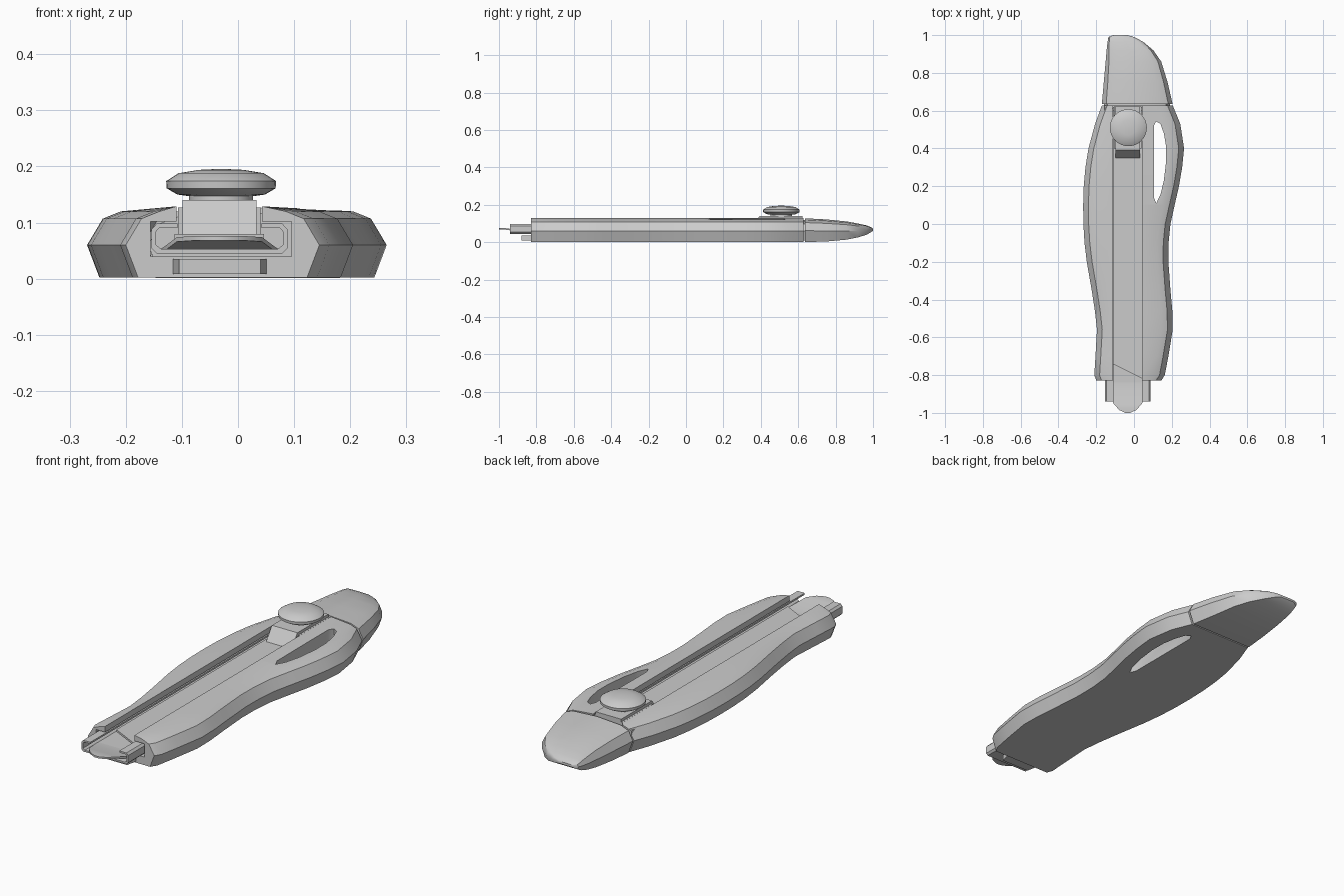
import bpy, bmesh, math

if "Cube" in bpy.data.objects:
    bpy.data.objects.remove(bpy.data.objects["Cube"])

CX = -0.033  # centre line of the slot


def loft(name, rings, angle=35):
    """Skin a list of equal-length closed rings and cap both ends."""
    bm = bmesh.new()
    vr = [[bm.verts.new(p) for p in r] for r in rings]
    n = len(vr[0])
    for a, b in zip(vr, vr[1:]):
        for i in range(n):
            j = (i + 1) % n
            bm.faces.new((a[i], a[j], b[j], b[i]))
    bm.faces.new(vr[0])
    bm.faces.new(vr[-1][::-1])
    bmesh.ops.recalc_face_normals(bm, faces=bm.faces)
    me = bpy.data.meshes.new(name)
    bm.to_mesh(me)
    bm.free()
    ob = bpy.data.objects.new(name, me)
    bpy.context.collection.objects.link(ob)
    smooth(ob, angle)
    return ob


def smooth(ob, angle=35):
    bpy.ops.object.select_all(action='DESELECT')
    ob.select_set(True)
    bpy.context.view_layer.objects.active = ob
    bpy.ops.object.shade_smooth_by_angle(angle=math.radians(angle))


def along_y(name, profile, y0, y1):
    return loft(name, [[(x, y, z) for x, z in profile] for y in (y0, y1)])


def slab(name, outline, z0, z1):
    return loft(name, [[(x, y, z) for x, y in outline] for z in (z0, z1)])


def lathe(name, profile, cx, cy, sides=32):
    return loft(name, [[(cx + r * math.cos(2 * math.pi * i / sides),
                         cy + r * math.sin(2 * math.pi * i / sides), z)
                        for i in range(sides)] for r, z in profile], 30)


# handle body, with the T-shaped slot in its section
def body_ring(y, l, r):
    pts = [(l + .022, .002), (l, .06), (l + .028, .107), (l + .06, .12), (-.11, .129),
           (-.11, .102), (-.156, .102), (-.156, .04),
           (.095, .04), (.095, .102), (.043, .102),
           (.043, .129), (r - .06, .12), (r - .028, .107), (r, .06), (r - .022, .002)]
    return [(x, y, z) for x, z in pts]


stations = [(-.828, -.2, .145), (-.80, -.21, .163), (-.70, -.204, .182), (-.56, -.196, .205),
            (-.46, -.207, .203), (-.35, -.224, .193), (-.2, -.25, .182), (-.1, -.262, .183),
            (0, -.268, .193), (.1, -.269, .215), (.2, -.266, .238), (.3, -.257, .255),
            (.4, -.241, .265), (.53, -.206, .245), (.628, -.17, .205)]
body = loft("handle_body", [body_ring(*s) for s in stations])

# finger opening
hole = [(.105, .52), (.117, .543), (.14, .53), (.158, .48), (.17, .41), (.17, .33),
        (.158, .23), (.14, .155), (.118, .11), (.105, .14)]
cutter = slab("opening_cutter", hole, -.1, .3)
cutter.hide_render = True
mod = body.modifiers.new("opening", 'BOOLEAN')
mod.operation = 'DIFFERENCE'
mod.object = cutter
mod.solver = 'EXACT'
bpy.context.view_layer.objects.active = body
bpy.ops.object.modifier_apply(modifier=mod.name)
smooth(body)
bpy.data.objects.remove(cutter)

# lip under the nose
slab("nose_lip", [(-.12, -.81), (-.105, -.88), (.04, -.88), (.055, -.81)], .008, .035)


# end cap
def cap_ring(y, l, r, zb, zt):
    h = zt - zb
    i = .18 * h
    mid = (l + r) / 2
    pts = [(l + i, zb), (l, zb + .48 * h), (l + i, zt - .18 * h), (l + .5 * h, zt - .06 * h),
           (mid, zt), (r - .5 * h, zt - .06 * h), (r - i, zt - .18 * h),
           (r, zb + .48 * h), (r - i, zb)]
    return [(x, y, z) for x, z in pts]


caps = [(.625, -.16, .19, .008, .118), (.635, -.16, .19, .008, .118),
        (.636, -.17, .204, .001, .128), (.75, -.16, .178, .004, .122),
        (.86, -.15, .144, .014, .111), (.92, -.145, .102, .026, .1),
        (.965, -.14, .048, .04, .09), (.99, -.135, .0, .054, .08), (1.0, -.11, -.035, .062, .073)]
loft("end_cap", [cap_ring(*c) for c in caps])

# folded metal rail carrying the blade
t = .008
half = [(.075, .09), (.075, .098), (.112, .098), (.121, .088), (.121, .054), (.112, .045)]
inner = [(.104, .045 + t), (.121 - t, .06), (.121 - t, .084), (.108, .09)]
rail = [(CX + x, z) for x, z in half] + [(CX - x, z) for x, z in reversed(half)] \
    + [(CX - x, z) for x, z in reversed(inner)] + [(CX + x, z) for x, z in inner]
along_y("blade_rail", rail, -.94, .62)

# upturned tongue at the front of the rail
loft("rail_tongue", [[(CX + s * w, y, z + d) for s, d in ((-1, 0), (1, 0), (1, t), (-1, t))]
                     for y, w, z in ((-.84, .105, .045), (-.88, .1, .048), (-.95, .076, .066),
                                     (-.985, .045, .068), (-1.0, .012, .068))])

# blade with slanted end
slab("blade", [(-.113, -.74), (.046, -.82), (.046, .6), (-.113, .6)], .07, .08)

# slider with ramped front, and thumb knob
ramp = [(.35, .08), (.393, .14), (.622, .14), (.622, .08)]
loft("slider", [[(CX + s * .066, y, z) for y, z in ramp] for s in (-1, 1)])
along_y("slider_skirt", [(-.107, .08), (-.107, .127), (.04, .127), (.04, .08)], .4, .622)
lathe("thumb_knob", [(.057, .08), (.057, .147), (.078, .15), (.097, .161), (.098, .174),
                     (.076, .188), (.04, .194), (.008, .1955)], -.03, .51)
